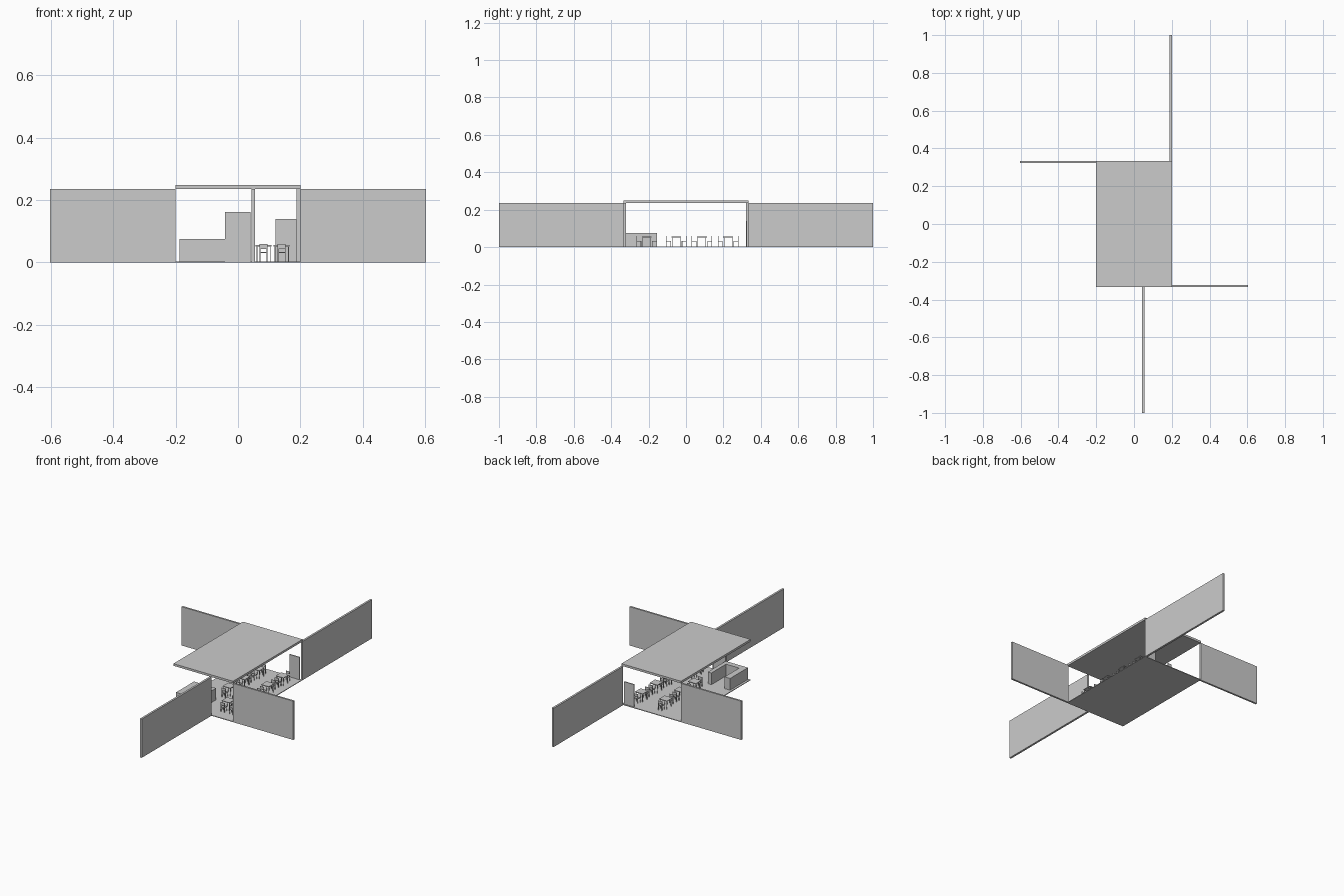
import bpy, bmesh

if "Cube" in bpy.data.objects:
    bpy.data.objects.remove(bpy.data.objects["Cube"])

grey = bpy.data.materials.new("light grey")
grey.diffuse_color = (0.6, 0.6, 0.6, 1)
grey.use_nodes = True
grey.node_tree.nodes["Principled BSDF"].inputs["Base Color"].default_value = grey.diffuse_color


def boxes(name, spans):
    """One object from boxes given as (x0, x1, y0, y1, z0, z1)."""
    bm = bmesh.new()
    for x0, x1, y0, y1, z0, z1 in spans:
        cube = bmesh.ops.create_cube(bm, size=1)
        for v in cube["verts"]:
            v.co.x = x1 if v.co.x > 0 else x0
            v.co.y = y1 if v.co.y > 0 else y0
            v.co.z = z1 if v.co.z > 0 else z0
    mesh = bpy.data.meshes.new(name)
    bm.to_mesh(mesh)
    bm.free()
    mesh.materials.append(grey)
    ob = bpy.data.objects.new(name, mesh)
    bpy.context.collection.objects.link(ob)
    return ob


FLOOR = 0.004
WALL = 0.235

# Slabs
boxes("floor", [(-0.2, 0.2, -0.333, 0.333, 0, FLOOR)])
boxes("roof", [(-0.2, 0.2, -0.333, 0.333, WALL, 0.248)])

# Long walls radiating from the pavilion
boxes("left_wall", [(-0.603, -0.2, 0.322, 0.333, 0, WALL)])
boxes("right_wall", [(0.2, 0.603, -0.333, -0.322, 0, WALL)])
boxes("back_wall", [(0.188, 0.2, 0.333, 1.0, 0, WALL)])
boxes("front_wall", [(0.043, 0.055, -1.0, -0.333, 0, WALL)])

# Doors
boxes("front_door", [(-0.036, 0.035, -0.329, -0.324, FLOOR, 0.158),
                     (-0.041, -0.036, -0.331, -0.322, FLOOR, 0.162),
                     (0.035, 0.04, -0.331, -0.322, FLOOR, 0.162),
                     (-0.036, 0.035, -0.331, -0.322, 0.158, 0.162)])
boxes("back_door", [(0.12, 0.187, 0.321, 0.327, FLOOR, 0.14)])

# U-shaped service counter
boxes("counter", [(-0.187, -0.15, -0.327, -0.155, FLOOR, 0.075),
                  (-0.15, -0.038, -0.327, -0.295, FLOOR, 0.075),
                  (-0.062, -0.038, -0.295, -0.155, FLOOR, 0.075)])


def legs(x, y, w, d, top, t=0.003):
    out = []
    for sx in (-1, 1):
        for sy in (-1, 1):
            cx, cy = x + sx * (w - t) / 2, y + sy * (d - t) / 2
            out.append((cx - t / 2, cx + t / 2, cy - t / 2, cy + t / 2, FLOOR, top))
    return out


def table(x, y):
    w = 0.052
    boxes("table", legs(x, y, w - 0.006, w - 0.006, 0.052) +
          [(x - w / 2, x + w / 2, y - w / 2, y + w / 2, 0.052, 0.056)])


def chair(x, y, side):
    """Chair whose backrest is on the given y side of its seat."""
    w = 0.026
    back = y + side * (w / 2 - 0.0015)
    boxes("chair", legs(x, y, w, w, 0.03) +
          [(x - w / 2, x + w / 2, y - w / 2, y + w / 2, 0.03, 0.033),
           (x - w / 2, x - w / 2 + 0.003, back - 0.0015, back + 0.0015, 0.033, 0.06),
           (x + w / 2 - 0.003, x + w / 2, back - 0.0015, back + 0.0015, 0.033, 0.06),
           (x - w / 2 + 0.003, x + w / 2 - 0.003, back - 0.001, back + 0.001, 0.044, 0.06)])


# Dining sets in rows
ROWS = (-0.21, -0.052, 0.085, 0.225)
sets = [(0.14, y) for y in ROWS] + [(-0.022, y) for y in ROWS[1:]] + [(0.082, ROWS[0])]
for x, y in sets:
    table(x, y)
    for side in (-1, 1):
        chair(x, y + side * 0.042, side)
